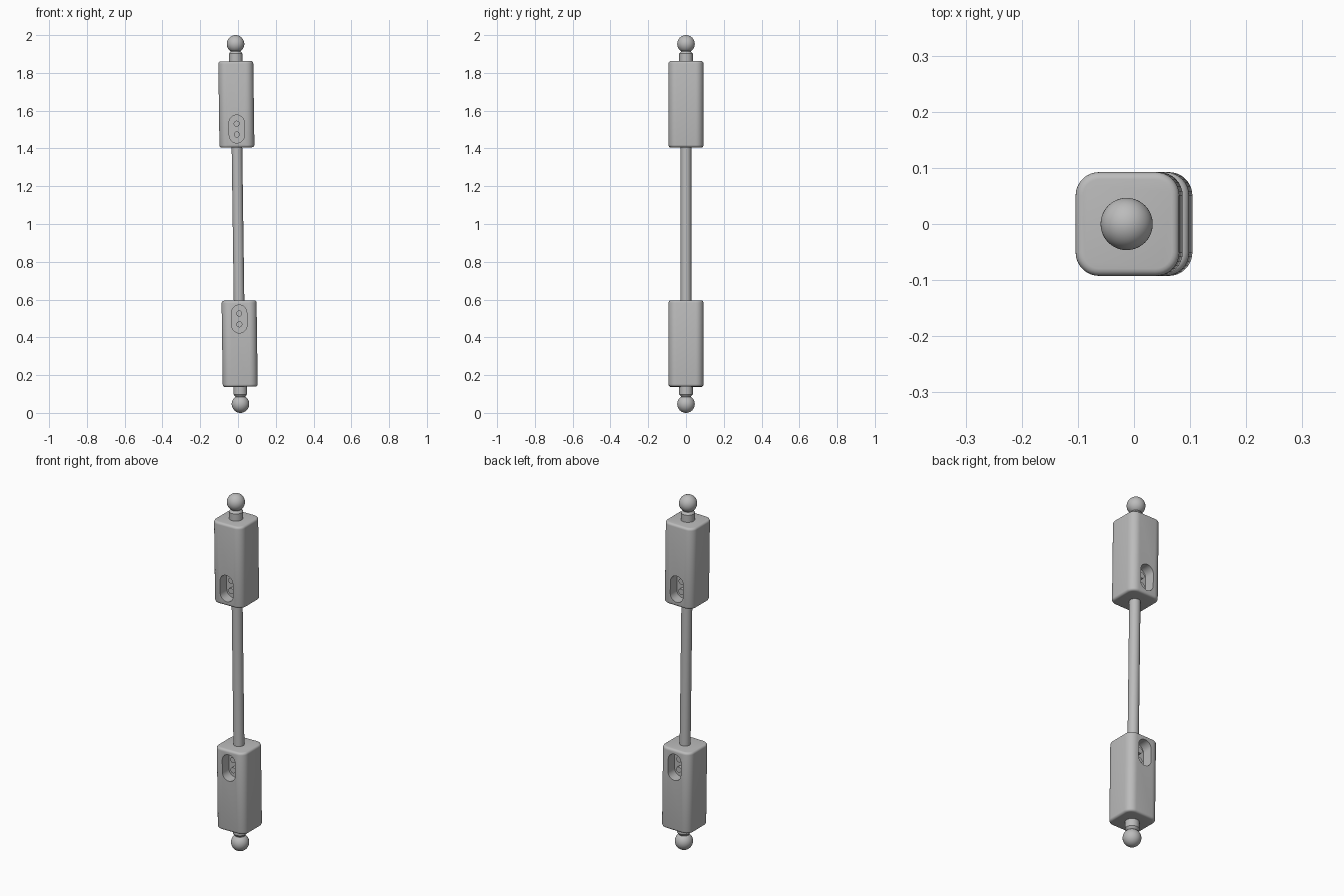
import bpy, bmesh, math
from mathutils import Matrix, Vector

if "Cube" in bpy.data.objects:
    bpy.data.objects.remove(bpy.data.objects["Cube"], do_unlink=True)

TILT = -0.0137          # slight lean of the whole rod about y
HALF = 0.0925           # half width of the end blocks

grey = bpy.data.materials.new("light_grey")
grey.use_nodes = True
colour = (0.5, 0.5, 0.5, 1)
grey.diffuse_color = colour
grey.node_tree.nodes["Principled BSDF"].inputs["Base Color"].default_value = colour


def finish(name, bm):
    """Turn a bmesh, built along the rod axis, into a tilted object."""
    bmesh.ops.recalc_face_normals(bm, faces=bm.faces)
    mesh = bpy.data.meshes.new(name)
    bm.to_mesh(mesh)
    bm.free()
    mesh.materials.append(grey)
    obj = bpy.data.objects.new(name, mesh)
    bpy.context.collection.objects.link(obj)
    obj.location.z = 1
    obj.rotation_euler.y = TILT
    return obj


def smooth(obj):
    bpy.ops.object.select_all(action='DESELECT')
    obj.select_set(True)
    bpy.context.view_layer.objects.active = obj
    bpy.ops.object.shade_smooth_by_angle(angle=math.radians(35))


def lathe(name, profile, steps=48):
    """Spin (radius, z) points around the rod axis."""
    bm = bmesh.new()
    verts = [bm.verts.new((r, 0, z)) for r, z in profile]
    edges = [bm.edges.new(pair) for pair in zip(verts, verts[1:])]
    bmesh.ops.spin(bm, geom=verts + edges, cent=(0, 0, 0), axis=(0, 0, 1),
                   angle=math.tau, steps=steps)
    bmesh.ops.remove_doubles(bm, verts=bm.verts, dist=1e-5)
    obj = finish(name, bm)
    smooth(obj)


def block(name, z):
    """Box with wide rounded long edges and softly rounded ends."""
    bm = bmesh.new()
    bmesh.ops.create_cube(bm, size=1)
    bmesh.ops.scale(bm, vec=(2 * HALF, 2 * HALF, 0.457), verts=bm.verts)
    upright = [e for e in bm.edges
               if abs(e.verts[0].co.z - e.verts[1].co.z) > 0.1]
    bmesh.ops.bevel(bm, geom=upright, offset=0.042, segments=8,
                    profile=0.5, affect='EDGES')
    ends = [e for e in bm.edges
            if abs(e.verts[0].co.z - e.verts[1].co.z) < 0.1]
    bmesh.ops.bevel(bm, geom=ends, offset=0.013, segments=4,
                    profile=0.5, affect='EDGES')
    bmesh.ops.translate(bm, vec=(0, 0, z), verts=bm.verts)
    return finish(name, bm)


def slot_cutter(z, side, floor):
    """Upright stadium-shaped prism reaching from the floor outwards."""
    bm = bmesh.new()
    n, r, straight = 16, 0.04, 0.034
    loop = []
    for end in (1, -1):
        for i in range(n + 1):
            a = math.pi * i / n
            loop.append(bm.verts.new((end * r * math.cos(a), side * floor,
                                      z + end * (straight + r * math.sin(a)))))
    face = bm.faces.new(loop)
    out = bmesh.ops.extrude_face_region(bm, geom=[face])["geom"]
    bmesh.ops.translate(bm, vec=(0, side * 0.1, 0),
                        verts=[v for v in out if isinstance(v, bmesh.types.BMVert)])
    cutter = finish("slot_cutter", bm)
    cutter.hide_render = True
    return cutter


def screw(name, z, side, floor):
    bm = bmesh.new()
    turn = Matrix.Rotation(math.pi / 2, 4, 'X')
    place = Matrix.Translation(Vector((0, side * (floor + 0.005), z)))
    bmesh.ops.create_cone(bm, cap_ends=True, segments=24, radius1=0.016,
                          radius2=0.016, depth=0.03, matrix=place @ turn)
    smooth(finish(name, bm))


# Central rod, running a little way into both blocks
lathe("rod", [(0, -0.43), (0.028, -0.43), (0.028, 0.43), (0, 0.43)])

FLOOR = 0.034
for end, label in ((1, "upper"), (-1, "lower")):
    # End block with a recessed slot in front and back
    body = block(label + "_block", end * 0.6335)
    for side, face_name in ((-1, "front"), (1, "back")):
        cutter = slot_cutter(end * 0.503, side, FLOOR)
        cut = body.modifiers.new("slot", 'BOOLEAN')
        cut.operation = 'DIFFERENCE'
        cut.solver = 'EXACT'
        cut.object = cutter
        bpy.context.view_layer.objects.active = body
        bpy.ops.object.modifier_apply(modifier=cut.name)
        bpy.data.objects.remove(cutter, do_unlink=True)
        # Pair of screw heads on the slot floor
        for i, z in enumerate((0.474, 0.531)):
            screw(f"{label}_{face_name}_screw_{i + 1}", end * z, side, FLOOR)
    smooth(body)

    # Stud neck and ball
    lathe(label + "_neck", [(0, end * 0.85), (0.036, end * 0.85),
                            (0.036, end * 0.902), (0.026, end * 0.914),
                            (0.026, end * 0.93), (0, end * 0.93)])
    arc = [math.pi * i / 24 for i in range(25)]
    lathe(label + "_ball", [(0.0465 * math.sin(a),
                             end * 0.9535 + 0.0465 * math.cos(a)) for a in arc])
